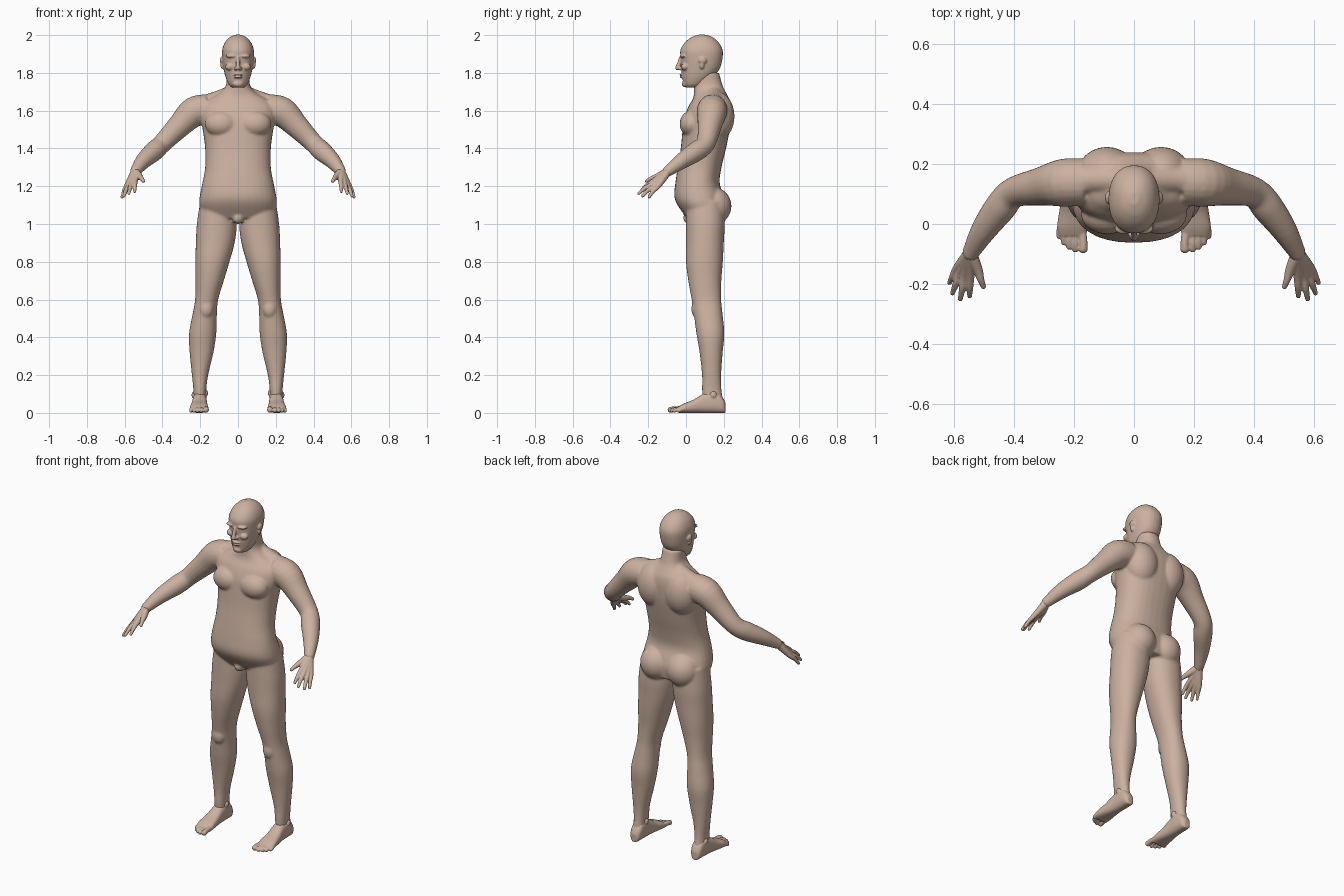
import bpy, bmesh
from mathutils import Vector, Matrix

skin = bpy.data.materials.new("skin")
skin.diffuse_color = (0.60, 0.44, 0.35, 1)
X, Y, Z = Vector((1, 0, 0)), Vector((0, 1, 0)), Vector((0, 0, 1))


def refine(rows, k=4):
    """Catmull-Rom interpolation of section rows."""
    rows = [Vector(r) for r in rows]
    out = []
    for i in range(len(rows) - 1):
        p0, p1, p2 = rows[max(i - 1, 0)], rows[i], rows[i + 1]
        p3 = rows[min(i + 2, len(rows) - 1)]
        for j in range(k):
            t = j / k
            out.append(0.5 * (2 * p1 + (p2 - p0) * t + (2 * p0 - 5 * p1 + 4 * p2 - p3) * t * t
                              + (3 * p1 - p0 - 3 * p2 + p3) * t ** 3))
    return out + [rows[-1]]


def loft(bm, rows, axes=None, power=2.0, n=32):
    """Skin sections (x, y, z, a, b); without axes they follow the path."""
    from math import cos, sin, pi, copysign
    rows = refine(rows)
    mids = [Vector(r[:3]) for r in rows]
    rings = []
    for i, r in enumerate(rows):
        if axes:
            u, v = axes
        else:
            t = (mids[min(i + 1, len(mids) - 1)] - mids[max(i - 1, 0)]).normalized()
            u = t.cross(Z).normalized()
            v = u.cross(t)
        ring = []
        for k in range(n):
            c, s = cos(2 * pi * k / n), sin(2 * pi * k / n)
            cu = copysign(abs(c) ** (2 / power), c)
            sv = copysign(abs(s) ** (2 / power), s)
            ring.append(bm.verts.new(mids[i] + u * r[3] * cu + v * r[4] * sv))
        rings.append(ring)
    for a, b in zip(rings, rings[1:]):
        for k in range(n):
            bm.faces.new((a[k], a[k - 1], b[k - 1], b[k]))
    bm.faces.new(rings[0])
    bm.faces.new(rings[-1])


def stack(bm, rows, s=1, power=2.0):
    """Horizontal sections given as z, x0, x1, y0, y1."""
    loft(bm, [(s * (x0 + x1) / 2, (y0 + y1) / 2, z, (x1 - x0) / 2, (y1 - y0) / 2)
              for z, x0, x1, y0, y1 in rows], (X, Y), power)


def tube(bm, rows, s=1, n=20):
    """Round limb given as x, y, z, radius, with a rounded tip."""
    loft(bm, [(s * x, y, z, r, r) for x, y, z, r in rows], n=n)
    x, y, z, r = rows[-1]
    blob(bm, (s * x, y, z), (r, r, r))


def blob(bm, pos, size):
    bmesh.ops.create_uvsphere(bm, u_segments=24, v_segments=16, radius=1,
                              matrix=Matrix.Translation(pos) @ Matrix.Diagonal((*size, 1)))


def finish(name, bm, voxel, smooth, mirror=False):
    """Fuse overlapping volumes into one smooth skin."""
    bmesh.ops.recalc_face_normals(bm, faces=bm.faces)
    mesh = bpy.data.meshes.new(name)
    bm.to_mesh(mesh)
    bm.free()
    ob = bpy.data.objects.new(name, mesh)
    bpy.context.collection.objects.link(ob)
    mesh.materials.append(skin)
    m = ob.modifiers.new("fuse", 'REMESH')
    m.mode, m.voxel_size, m.use_smooth_shade = 'VOXEL', voxel, True
    m = ob.modifiers.new("soften", 'SMOOTH')
    m.factor, m.iterations = 0.5, smooth
    if mirror:
        ob.modifiers.new("both_sides", 'MIRROR')


# Body: torso and neck
bm = bmesh.new()
stack(bm, [(z, -w, w, y0, y1) for z, y0, y1, w in [
    (1.03, 0.005, 0.20, 0.185), (1.10, -0.045, 0.21, 0.205), (1.15, -0.062, 0.20, 0.202),
    (1.22, -0.056, 0.178, 0.188), (1.30, -0.044, 0.188, 0.174), (1.40, -0.028, 0.212, 0.174),
    (1.50, -0.018, 0.232, 0.187), (1.56, -0.01, 0.238, 0.20), (1.62, 0.012, 0.238, 0.20),
    (1.66, 0.035, 0.23, 0.16), (1.69, 0.042, 0.215, 0.105), (1.73, 0.042, 0.195, 0.065),
    (1.80, 0.045, 0.175, 0.06)]], power=2.3)
blob(bm, (0, 0.02, 1.03), (0.03, 0.035, 0.03))
for s in (1, -1):
    # Chest, shoulder blades, buttocks
    blob(bm, (s * 0.088, 0.03, 1.53), (0.088, 0.064, 0.07))
    blob(bm, (s * 0.09, 0.165, 1.57), (0.10, 0.092, 0.13))
    blob(bm, (s * 0.088, 0.145, 1.095), (0.095, 0.096, 0.10))
    # Shoulder slope and arm
    tube(bm, [(0.03, 0.145, 1.685, 0.05), (0.13, 0.148, 1.65, 0.047), (0.22, 0.14, 1.615, 0.06)], s)
    tube(bm, [(0.16, 0.14, 1.61, 0.078), (0.235, 0.137, 1.592, 0.08), (0.31, 0.125, 1.52, 0.064),
              (0.40, 0.105, 1.428, 0.051), (0.445, 0.055, 1.385, 0.053), (0.50, -0.02, 1.335, 0.043),
              (0.543, -0.095, 1.28, 0.029)], s)
    # Leg and kneecap
    stack(bm, [(1.12, 0.01, 0.20, 0.0, 0.20), (1.0, 0.006, 0.218, 0.0, 0.205),
               (0.9, 0.018, 0.223, 0.0, 0.20), (0.8, 0.045, 0.226, 0.0, 0.195),
               (0.7, 0.075, 0.225, 0.012, 0.187), (0.6, 0.105, 0.227, 0.03, 0.186),
               (0.52, 0.112, 0.241, 0.042, 0.194), (0.42, 0.115, 0.259, 0.055, 0.203),
               (0.32, 0.13, 0.256, 0.072, 0.194), (0.2, 0.158, 0.244, 0.085, 0.186),
               (0.12, 0.168, 0.236, 0.085, 0.188), (0.05, 0.17, 0.235, 0.09, 0.20)], s, 2.15)
    blob(bm, (s * 0.168, 0.06, 0.55), (0.038, 0.032, 0.05))
finish("body", bm, 0.007, 5)

# Head
bm = bmesh.new()
stack(bm, [(z, -w, w, y0, y1) for z, y0, y1, w in [
    (1.722, 0.0, 0.07, 0.03), (1.74, -0.012, 0.10, 0.05), (1.78, -0.02, 0.145, 0.067),
    (1.82, -0.024, 0.178, 0.076), (1.87, -0.027, 0.192, 0.083), (1.92, -0.03, 0.194, 0.084),
    (1.96, -0.007, 0.174, 0.07), (1.988, 0.028, 0.142, 0.045), (2.002, 0.065, 0.105, 0.015)]],
      power=2.2)
# Nose, lips and chin
tube(bm, [(0, -0.026, 1.885, 0.009), (0, -0.036, 1.855, 0.010), (0, -0.044, 1.826, 0.013)], n=12)
blob(bm, (0, -0.02, 1.79), (0.026, 0.016, 0.005))
blob(bm, (0, -0.02, 1.778), (0.023, 0.015, 0.006))
blob(bm, (0, -0.005, 1.742), (0.028, 0.017, 0.018))
for s in (1, -1):
    # Brow, cheek, nostril, ear
    blob(bm, (s * 0.033, -0.014, 1.889), (0.032, 0.02, 0.010))
    blob(bm, (s * 0.042, -0.004, 1.832), (0.026, 0.022, 0.02))
    blob(bm, (s * 0.012, -0.03, 1.823), (0.010, 0.013, 0.009))
    blob(bm, (s * 0.083, 0.088, 1.866), (0.014, 0.022, 0.02))
    blob(bm, (s * 0.081, 0.084, 1.842), (0.012, 0.013, 0.022))
finish("head", bm, 0.004, 3)

# Hands: each finger runs from the wrist through its knuckle
bm = bmesh.new()
wrist = (0.545, -0.098, 1.277, 0.023)
for knuckle, tip in [((0.545, -0.172, 1.226), (0.547, -0.24, 1.172)),
                     ((0.563, -0.17, 1.216), (0.578, -0.25, 1.162)),
                     ((0.578, -0.16, 1.207), (0.604, -0.23, 1.148)),
                     ((0.589, -0.147, 1.201), (0.614, -0.195, 1.143))]:
    mid = [a * 0.45 + b * 0.55 + c for a, b, c in zip(knuckle, tip, (0, 0, 0.006))]
    tube(bm, [wrist, (*knuckle, 0.0145), (*mid, 0.0115), (*tip, 0.008)], n=14)
tube(bm, [wrist, (0.521, -0.15, 1.252, 0.017), (0.51, -0.185, 1.24, 0.012),
          (0.501, -0.208, 1.227, 0.009)], n=14)
tube(bm, [(0.53, -0.07, 1.295, 0.028), wrist], n=16)
finish("hands", bm, 0.003, 3, True)

# Feet
bm = bmesh.new()
loft(bm, [(x, y, h / 2, w, h / 2) for x, y, w, h in [
    (0.202, 0.21, 0.016, 0.05), (0.202, 0.195, 0.031, 0.08), (0.202, 0.16, 0.036, 0.115),
    (0.203, 0.10, 0.038, 0.105), (0.205, 0.04, 0.044, 0.07), (0.206, -0.01, 0.05, 0.05),
    (0.204, -0.04, 0.046, 0.034)]], (X, Z), 2.5)
blob(bm, (0.172, 0.135, 0.105), (0.014, 0.018, 0.02))
blob(bm, (0.232, 0.145, 0.095), (0.014, 0.018, 0.02))
for x, y, r in [(0.169, -0.082, 0.0155), (0.195, -0.084, 0.011), (0.215, -0.075, 0.011),
                (0.233, -0.061, 0.0105), (0.248, -0.04, 0.0105)]:
    tube(bm, [(x * 0.8 + 0.041, 0.0, 0.022, r), (x, y + 0.025, 0.021, r * 0.9),
              (x, y, r + 0.001, r)], n=14)
finish("feet", bm, 0.004, 3, True)
